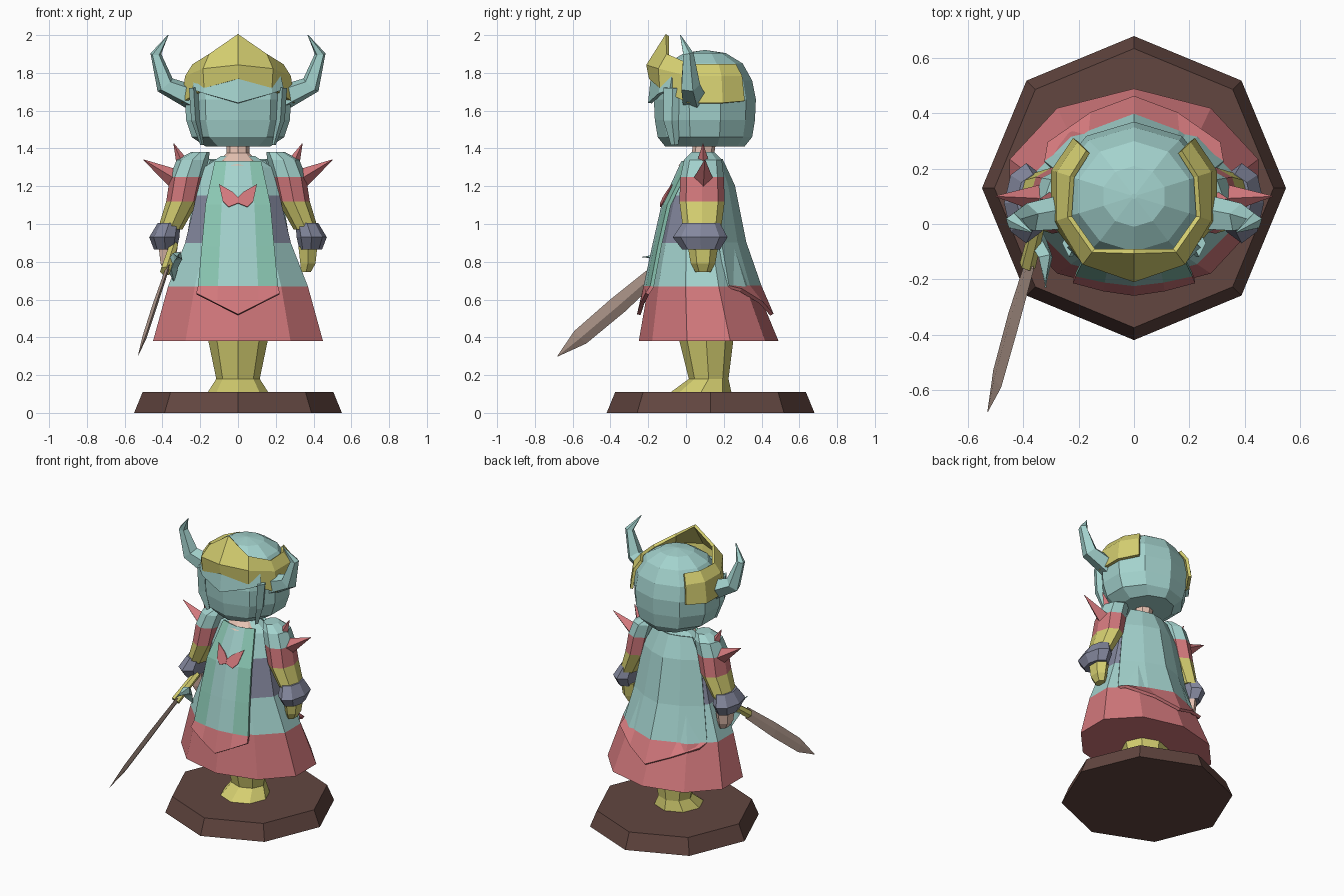
import bpy, bmesh, math
from mathutils import Vector

if "Cube" in bpy.data.objects:
    bpy.data.objects.remove(bpy.data.objects["Cube"])


def material(name, rgb):
    m = bpy.data.materials.new(name)
    m.diffuse_color = [(c / 255 / 12.92 if c < 11 else ((c / 255 + .055) / 1.055) ** 2.4) for c in rgb] + [1]
    m.use_nodes = True
    m.node_tree.nodes["Principled BSDF"].inputs["Base Color"].default_value = m.diffuse_color
    return m


NAMES = ["teal", "rose", "yellow", "brown", "slate", "skin", "blade", "green"]
TEAL, ROSE, YELLOW, BROWN, SLATE, SKIN, BLADE, GREEN = range(8)
MATS = [material(n, c) for n, c in zip(NAMES, [
    (163, 210, 205), (210, 120, 124), (212, 206, 112), (98, 70, 64),
    (132, 136, 158), (230, 194, 178), (188, 163, 150), (138, 198, 178)])]


def finish(name, bm, rule=None, thick=0):
    if rule:
        for f in bm.faces:
            f.material_index = rule(f.calc_center_median())
    bmesh.ops.recalc_face_normals(bm, faces=bm.faces)
    me = bpy.data.meshes.new(name)
    bm.to_mesh(me)
    bm.free()
    for m in MATS:
        me.materials.append(m)
    ob = bpy.data.objects.new(name, me)
    bpy.context.collection.objects.link(ob)
    if thick:
        s = ob.modifiers.new("thickness", "SOLIDIFY")
        s.thickness, s.offset = thick, 0
    return ob


def skin_rings(name, rings, mats, cap=True):
    """Join rings of points; one material per band."""
    bm = bmesh.new()
    vs = [[bm.verts.new(p) for p in r] for r in rings]
    n = len(rings[0])
    for i in range(len(vs) - 1):
        for j in range(n):
            k = (j + 1) % n
            f = bm.faces.new((vs[i][j], vs[i][k], vs[i + 1][k], vs[i + 1][j]))
            f.material_index = mats[min(i, len(mats) - 1)]
    bm.faces.new(vs[0]).material_index = mats[0]
    bm.faces.new(vs[-1]).material_index = mats[-1]
    return finish(name, bm)


def loft(name, rings, mats, n=10):
    """Horizontal rings (cx, cy, z, rx, ry), a corner facing front."""
    w = max(math.sin(math.tau * j / n) for j in range(n))
    pts = [[(cx + rx / w * math.sin(math.tau * j / n), cy - ry * math.cos(math.tau * j / n), z)
            for j in range(n)] for cx, cy, z, rx, ry in rings]
    return skin_rings(name, pts, mats)


def tube(name, path, mat, n=5, wide=None, flat=1.0):
    """Tapered tube along (x, y, z, r); wide = direction of full radius."""
    P = [Vector(p[:3]) for p in path]
    rings = []
    for i, p in enumerate(P):
        d = (P[min(i + 1, len(P) - 1)] - P[max(i - 1, 0)]).normalized()
        u = Vector(wide or (0, 1, 0))
        u = (u - d * u.dot(d)).normalized()
        v = d.cross(u)
        r = path[i][3]
        rings.append([p + u * r * math.cos(math.tau * j / n) + v * r * flat * math.sin(math.tau * j / n)
                      for j in range(n)])
    return skin_rings(name, rings, [mat])


def grid(name, rows, rule, thick):
    bm = bmesh.new()
    vs = [[bm.verts.new(p) for p in r] for r in rows]
    for a, b in zip(vs, vs[1:]):
        for j in range(len(a) - 1):
            bm.faces.new((a[j], a[j + 1], b[j + 1], b[j]))
    return finish(name, bm, rule, thick)


def panel(name, secs, drop, rule):
    """Cloth sheet from sections (z, half width, y middle, y edge), pointed hem."""
    rows = []
    for i, (z, w, ym, ye) in enumerate(secs):
        last = i == len(secs) - 1
        rows.append([(w * t, ym + (ye - ym) * abs(t) ** 1.5, z + (drop * abs(t) if last else 0))
                     for t in (-1, -.5, 0, .5, 1)])
    return grid(name, rows, rule, .02)


def shell(name, cols, mat, thick=.02):
    """Plate round the head from columns (degrees, [(radius, z), ...]), mirrored."""
    full = [(-a, c) for a, c in reversed(cols) if a] + list(cols)
    pts = [[(r * math.sin(math.radians(a)), .1 - r * .97 * math.cos(math.radians(a)), z) for r, z in c]
           for a, c in full]
    return grid(name, pts, lambda c: mat, thick)


# Base, boots and dress
loft("base", [(0, .13, 0, .55, .55), (0, .13, .11, .505, .505)], [BROWN], 8)
loft("legs", [(0, .08, .11, .16, .16), (0, .12, .18, .115, .105), (0, .105, .42, .165, .15)], [YELLOW], 8)
body = [(.38, .45, -.25, .49), (.67, .37, -.2, .37), (.9, .28, -.15, .29),
        (1.15, .22, -.09, .24), (1.3, .18, -.01, .19), (1.36, .09, .03, .16)]
loft("dress", [(0, (a + b) / 2, z, rx, (b - a) / 2) for z, rx, a, b in body],
     [ROSE, TEAL, SLATE, TEAL, TEAL])

# Front tabard, chest emblem and back cape
panel("tabard", [(1.33, .12, -.015, .02), (1.1, .17, -.12, -.09), (.88, .19, -.17, -.14),
                 (.67, .21, -.215, -.18), (.52, .22, -.25, -.205)], .11,
      lambda c: ROSE if c.z < .66 else TEAL if abs(c.x) < .09 else GREEN)
bm = bmesh.new()
for s in (1, -1):
    bm.faces.new([bm.verts.new((s * x, -.139 + .45 * (z - 1.1) + .17 * x, z)) for x, z in
                  [(0, 1.14), (.03, 1.17), (.1, 1.21), (.08, 1.12), (.05, 1.09), (0, 1.11)]])
finish("chest_emblem", bm, lambda c: ROSE, .006)
panel("cape", [(1.34, .15, .185, .14), (1.2, .22, .25, .15), (.9, .27, .31, .18),
               (.67, .32, .39, .22), (.52, .31, .455, .29)], .13,
      lambda c: ROSE if c.z < .66 else TEAL)

# Neck and head
loft("neck", [(0, .06, 1.31, .13, .1), (0, .09, 1.375, .06, .06), (0, .1, 1.44, .06, .06)], [SKIN], 8)
loft("head", [(0, .1, 1.41, .17, .21), (0, .1, 1.46, .245, .25), (0, .1, 1.55, .275, .265),
              (0, .1, 1.66, .28, .27), (0, .1, 1.76, .265, .25), (0, .1, 1.85, .2, .2),
              (0, .1, 1.905, .11, .11), (0, .1, 1.92, .01, .01)], [TEAL])
shell("fringe", [(0, [(.3, 1.64), (.285, 1.78)]), (36, [(.3, 1.69), (.285, 1.78)]),
                 (52, [(.3, 1.71), (.28, 1.78)])], TEAL)
shell("crown", [(0, [(.295, 1.77), (.31, 1.84), (.205, 2.0)]),
                (36, [(.295, 1.72), (.305, 1.82), (.25, 1.895)]),
                (72, [(.305, 1.64), (.285, 1.78), (.245, 1.84)]),
                (108, [(.305, 1.64), (.285, 1.78), (.235, 1.84)]),
                (135, [(.3, 1.65), (.28, 1.78), (.235, 1.84)])], YELLOW)

# Mirrored parts: side locks, horns, arms, spikes
for s, side in ((1, "left"), (-1, "right")):
    tube("side_lock_" + side, [(s * .235, -.07, 1.72, .05), (s * .225, -.075, 1.55, .045),
                               (s * .19, -.06, 1.42, .02)], TEAL, 4, None, .5)
    tube("horn_" + side, [(s * .24, .04, 1.67, .07), (s * .385, .02, 1.735, .055),
                          (s * .435, .01, 1.9, .03), (s * .37, -.03, 2.0, .002)], TEAL)
    loft("arm_" + side, [(s * .2, .09, 1.38, .05, .06), (s * .24, .09, 1.34, .085, .1),
                         (s * .27, .085, 1.25, .09, .115), (s * .295, .085, 1.12, .085, .12),
                         (s * .36, .085, .97, .065, .1)], [TEAL, TEAL, ROSE, YELLOW], 8)
    loft("bracer_" + side, [(s * .385, .08, .865, .06, .1), (s * .39, .075, .93, .08, .145),
                            (s * .365, .08, 1.005, .06, .1)], [SLATE], 8)
    loft("hand_" + side, [(s * .36, .09, .745, .025, .04), (s * .37, .09, .79, .04, .065),
                          (s * .37, .09, .88, .05, .08)], [YELLOW if s > 0 else SKIN], 6)
    tube("upper_spike_" + side, [(s * .27, .09, 1.27, .05), (s * .34, .09, 1.425, .002)], ROSE, 4)
    tube("outer_spike_" + side, [(s * .31, .09, 1.225, .06), (s * .5, .1, 1.34, .002)], ROSE, 4)

# Sword held in the right hand
WIDE = (.25, -.58, .58)
tube("sword_grip", [(-.34, .03, .89, .025), (-.385, -.15, .75, .03)], YELLOW, 6)
tube("sword_guard", [(-.32, -.23, .825, .004), (-.32, -.12, .83, .03), (-.35, -.06, .78, .035),
                     (-.34, -.02, .7, .004)], TEAL, 4)
tube("sword_blade", [(-.375, -.14, .76, .04), (-.44, -.36, .57, .052), (-.495, -.56, .4, .048),
                     (-.53, -.68, .3, .002)], BLADE, 4, WIDE, .25)
